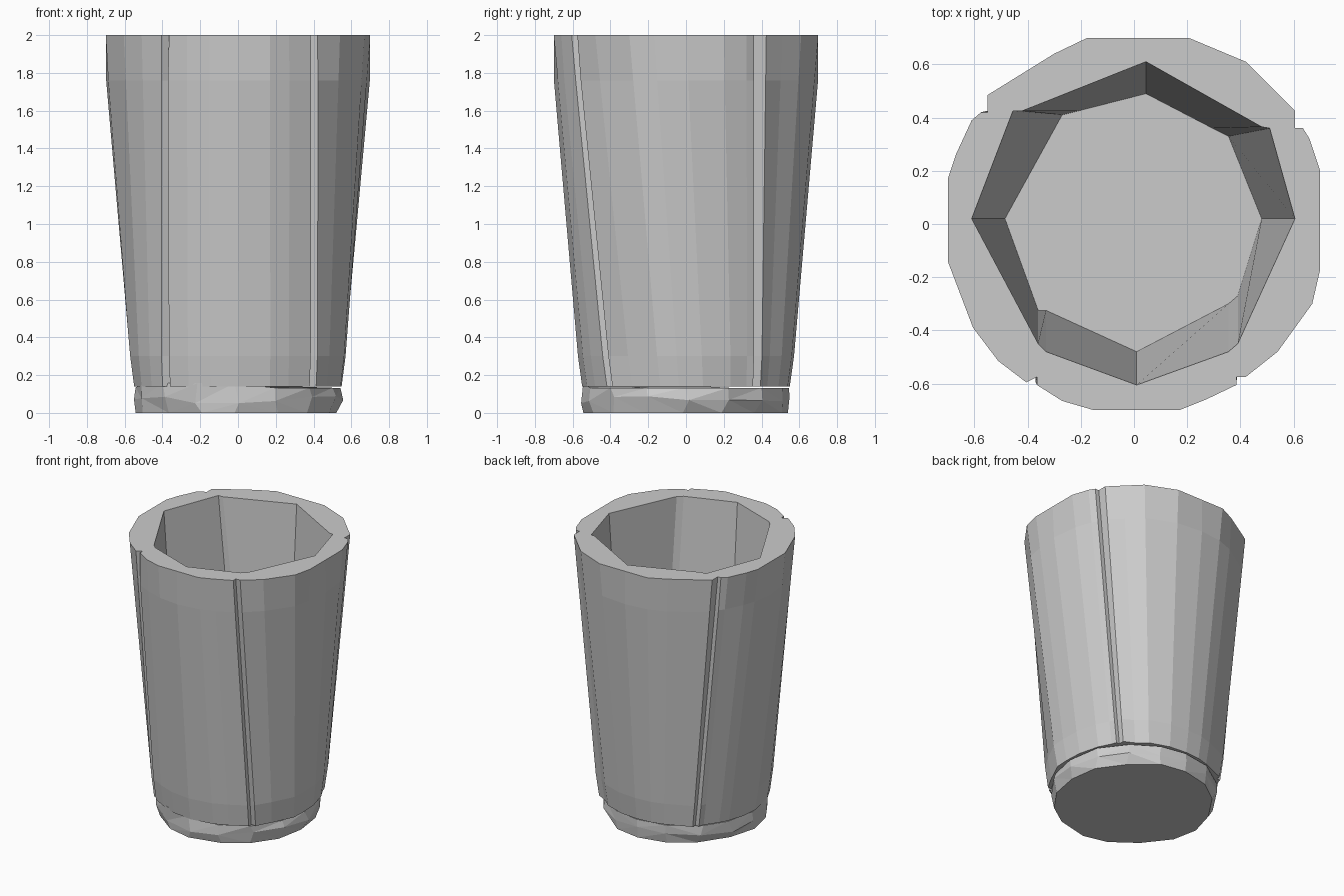
import bpy, bmesh, math, random
from mathutils import Vector

if "Cube" in bpy.data.objects:
    bpy.data.objects.remove(bpy.data.objects["Cube"])

random.seed(4)
H = 2.0
Z_LOW = 0.14
FLOOR = 0.18

# Rim outline of each of the four wall panels (counter-clockwise), followed by
# its end points at the base and the notch corner that leads to the next panel
panels = [
    # right
    ([(.42, -.575), (.54, -.48), (.67, -.30), (.70, -.17), (.70, 0), (.70, .20), (.66, .32), (.635, .36)],
     (.42, -.395), (.455, .36), (.605, .36), (.43, .36)),
    # back
    ([(.605, .425), (.52, .51), (.42, .61), (.205, .70), (0, .70), (-.175, .70), (-.30, .64), (-.55, .485)],
     (.43, .40), (-.37, .45), (-.55, .42), (-.37, .42)),
    # left
    ([(-.575, .42), (-.61, .39), (-.67, .26), (-.70, .17), (-.70, 0), (-.70, -.14), (-.605, -.39), (-.51, -.515),
      (-.405, -.595)],
     (-.40, .42), (-.405, -.40), (-.365, -.575), (-.365, -.395)),
    # front
    ([(-.365, -.605), (-.27, -.665), (-.15, -.70), (0, -.70), (.17, -.70), (.27, -.66), (.385, -.605)],
     (-.365, -.435), (.385, -.425), (.385, -.575), (.385, -.395)),
]

inner_top = [(.605, .02), (.51, .36), (.48, .365), (.045, .61), (-.42, .425), (-.455, .425),
             (-.61, .02), (-.36, -.45), (-.33, -.48), (.01, -.605), (.355, -.48), (.39, -.45)]
inner_low = [(.48, .02), (.355, .33), (.295, .36), (.045, .49), (-.21, .425), (-.27, .41),
             (-.485, .02), (-.36, -.325), (-.33, -.325), (.01, -.48), (.355, -.30), (.39, -.27)]


def angle(p, ref):
    a = math.atan2(p[1], p[0])
    while a < ref - 1e-6:
        a += 2 * math.pi
    return a


def polar(r, a):
    return Vector((r * math.cos(a), r * math.sin(a)))


def make_ring(bm, pts, z):
    return [bm.verts.new((p[0], p[1], z)) for p in pts]


def skin(bm, a, b):
    n = len(a)
    for i in range(n):
        bm.faces.new((a[i], a[(i + 1) % n], b[(i + 1) % n], b[i]))


def finish(bm, name):
    bmesh.ops.recalc_face_normals(bm, faces=bm.faces)
    me = bpy.data.meshes.new(name)
    bm.to_mesh(me)
    bm.free()
    ob = bpy.data.objects.new(name, me)
    bpy.context.collection.objects.link(ob)
    return ob


# Cone outline at the rim (before the flats are cut) and at the base
rim, cone, low = [], [], []
for pts, b0, b1, notch_top, notch_low in panels:
    a0 = math.atan2(pts[0][1], pts[0][0])
    a1 = angle(pts[-1], a0)
    c0 = math.atan2(b0[1], b0[0])
    c1 = angle(b1, c0)
    for i, p in enumerate(pts):
        t = (angle(p, a0) - a0) / (a1 - a0)
        r = max(Vector(p).length, .72)
        rim.append(Vector(p))
        cone.append(polar(r, angle(p, a0)))
        if i == 0:
            low.append(Vector(b0))
        elif i == len(pts) - 1:
            low.append(Vector(b1))
        else:
            low.append(polar(r * .775, c0 + t * (c1 - c0)))
    rim.append(Vector(notch_top))
    cone.append(Vector(notch_top))
    low.append(Vector(notch_low))

# Tapered wall with stepped panel seams and an angular cavity
bm = bmesh.new()


def wall_at(z):
    t = (H - z) / (H - Z_LOW)
    return [c.lerp(l, t) for c, l in zip(cone, low)]


rings = [make_ring(bm, rim, H)]
for z in (1.76, 0.3):
    rings.append(make_ring(bm, wall_at(z), z))
rings.append(make_ring(bm, [p * .985 for p in low], Z_LOW))
for a, b in zip(rings, rings[1:]):
    skin(bm, a, b)
bm.faces.new(rings[-1])
top_in = make_ring(bm, inner_top, H)
low_in = make_ring(bm, inner_low, FLOOR)
skin(bm, top_in, low_in)
bm.faces.new(low_in)
bm.edges.ensure_lookup_table()
edges = []
for loop in (rings[0], top_in):
    for i, v in enumerate(loop):
        edges.append(bm.edges.get((v, loop[(i + 1) % len(loop)])))
bmesh.ops.triangle_fill(bm, edges=edges, use_beauty=True, use_dissolve=False, normal=(0, 0, 1))
finish(bm, "panelled_wall")

# Chipped base disc
bm = bmesh.new()
N = 16
angs = [2 * math.pi * i / N for i in range(N)]
rows = []
for z, r, jit in ((0, .53, .018), (.065, .552, .006), (.145, .548, .006)):
    ring = []
    for a in angs:
        p = polar(r + random.uniform(-jit, jit), a + random.uniform(-.04, .04))
        dz = random.uniform(-.025, .025) if z == .065 else 0
        if z == .145:
            dz = .012 if p.y < 0 and p.x < .1 else -.012
        ring.append(bm.verts.new((p.x, p.y, z + dz)))
    rows.append(ring)
for a, b in zip(rows, rows[1:]):
    skin(bm, a, b)
bm.faces.new(rows[0])
bm.faces.new(rows[-1])
bmesh.ops.triangulate(bm, faces=[f for f in bm.faces if len(f.verts) == 4])
finish(bm, "base_disc")
